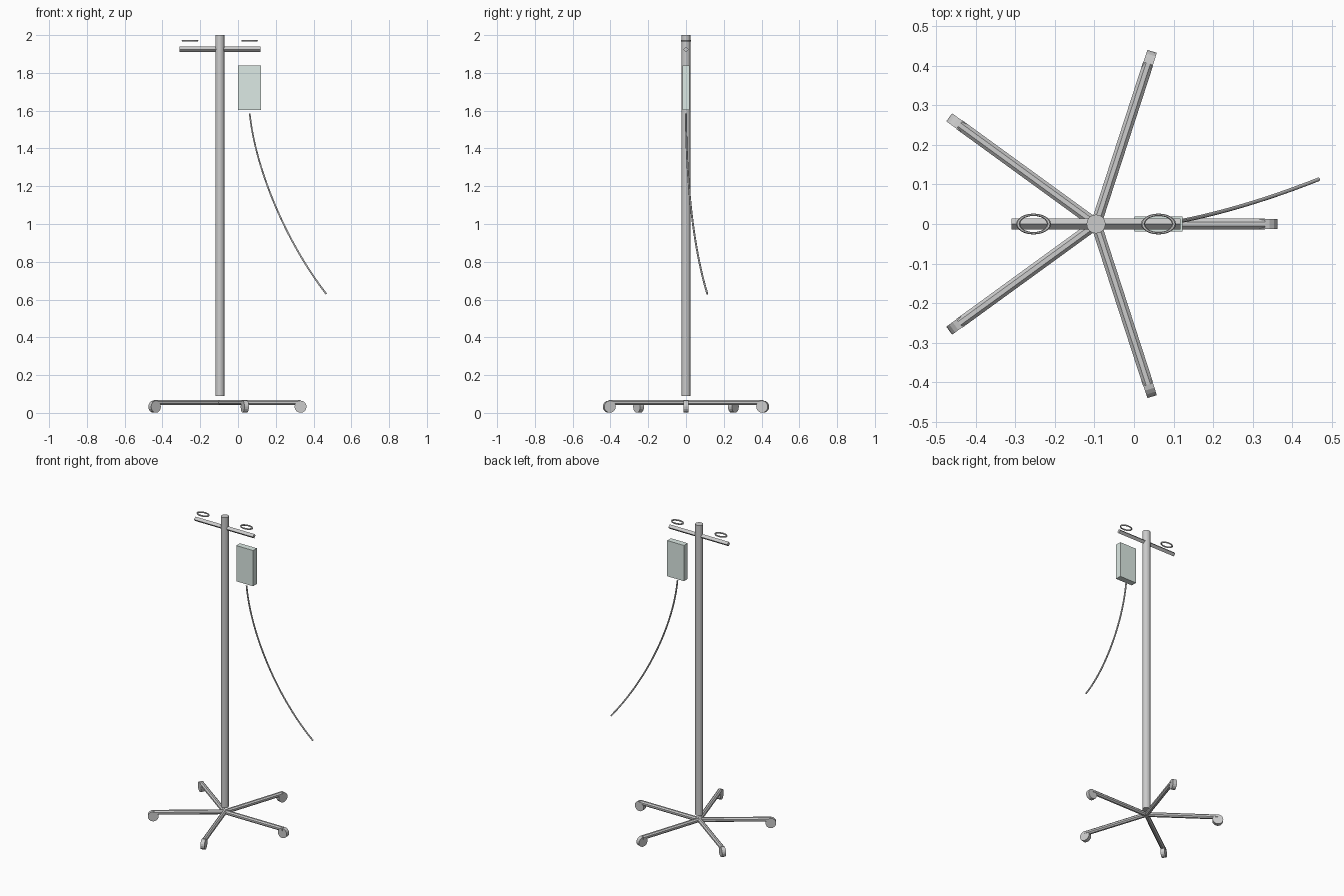
import bpy, math
from mathutils import Vector

if "Cube" in bpy.data.objects:
    bpy.data.objects.remove(bpy.data.objects["Cube"])

CX = -0.096  # pole axis


def rod(name, a, b, r, sides, spin=0.0):
    """Flat-sided rod between two points."""
    a, b = Vector(a), Vector(b)
    d = b - a
    bpy.ops.mesh.primitive_cylinder_add(vertices=sides, radius=r, depth=d.length)
    o = bpy.context.object
    o.name = name
    for v in o.data.vertices:
        x, y = v.co.x, v.co.y
        v.co.x = x * math.cos(spin) - y * math.sin(spin)
        v.co.y = x * math.sin(spin) + y * math.cos(spin)
    o.rotation_euler = d.to_track_quat('Z', 'Y').to_euler()
    o.location = (a + b) / 2
    return o


# upright pole and diamond-section crossbar
rod("pole", (CX, 0, 0.09), (CX, 0, 2.0), 0.024, 16)
rod("crossbar", (CX - 0.214, 0, 1.925), (CX + 0.214, 0, 1.925), 0.0145, 4)

# oval hanging hooks
for side, label in ((-1, "left"), (1, "right")):
    bpy.ops.mesh.primitive_torus_add(
        major_radius=0.039, minor_radius=0.005, major_segments=24,
        minor_segments=6, location=(CX + side * 0.158, 0, 1.97))
    o = bpy.context.object
    o.name = label + "_hook"
    o.scale = (1, 0.6, 1)

# base legs with caster wheels
for i in range(5):
    t = i * math.tau / 5
    out = Vector((math.cos(t), math.sin(t), 0))
    across = Vector((-math.sin(t), math.cos(t), 0))
    hub = Vector((CX, 0, 0.055))
    rod(f"base_leg_{i + 1}", hub, hub + out * 0.427, 0.0145, 8, math.pi / 8)
    c = Vector((CX, 0, 0.033)) + out * 0.427
    rod(f"caster_wheel_{i + 1}", c - across * 0.0125, c + across * 0.0125, 0.032, 16)

# fluid bag
bpy.ops.mesh.primitive_cube_add(size=1, location=(0.062, 0, 1.722))
bag = bpy.context.object
bag.name = "fluid_bag"
bag.scale = (0.122, 0.039, 0.235)
mat = bpy.data.materials.new("pale_fluid")
mat.diffuse_color = (0.72, 0.82, 0.78, 1)
mat.use_nodes = True
mat.node_tree.nodes["Principled BSDF"].inputs["Base Color"].default_value = mat.diffuse_color
bag.data.materials.append(mat)

# drip tube
cu = bpy.data.curves.new("drip_tube", 'CURVE')
cu.dimensions = '3D'
cu.resolution_u = 20
cu.bevel_depth = 0.005
cu.bevel_resolution = 1
cu.use_fill_caps = True
s = cu.splines.new('BEZIER')
s.bezier_points.add(1)
p, q = s.bezier_points
for b in (p, q):
    b.handle_left_type = b.handle_right_type = 'FREE'
p.co, p.handle_left, p.handle_right = (0.062, 0, 1.585), (0.062, 0, 1.7), (0.09, 0, 1.3)
q.co, q.handle_left, q.handle_right = (0.467, 0.113, 0.63), (0.25, 0.027, 0.91), (0.6, 0.17, 0.5)
bpy.context.collection.objects.link(bpy.data.objects.new("drip_tube", cu))
